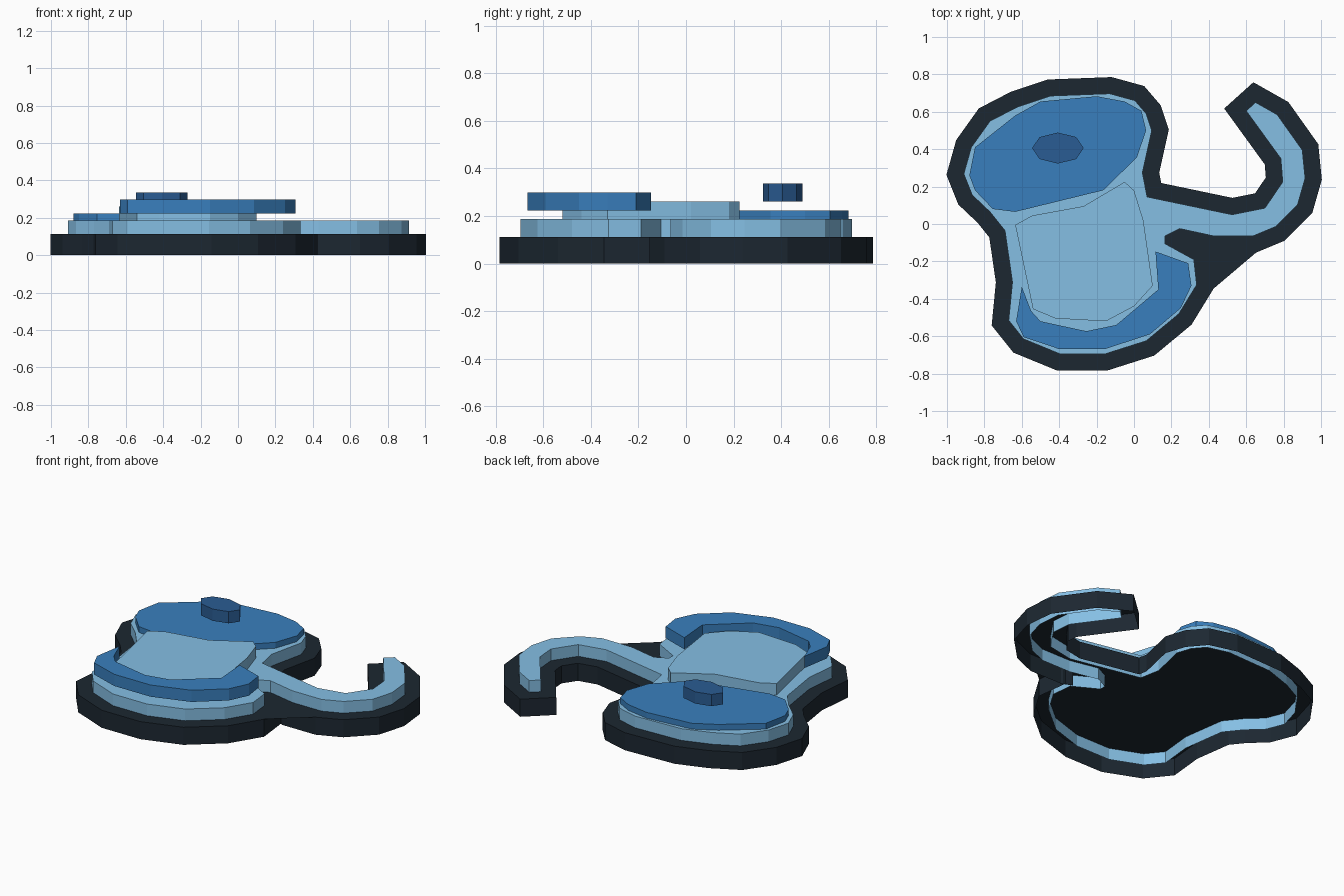
import bpy
import math
from mathutils import Vector

default_cube = bpy.data.objects.get("Cube")
if default_cube:
    bpy.data.objects.remove(default_cube, do_unlink=True)


def to_linear(channel):
    value = channel / 255
    return value / 12.92 if value <= 0.04045 else ((value + 0.055) / 1.055) ** 2.4


def make_material(name, red, green, blue):
    color = (to_linear(red), to_linear(green), to_linear(blue), 1)
    material = bpy.data.materials.new(name)
    material.use_nodes = True
    material.diffuse_color = color
    material.node_tree.nodes["Principled BSDF"].inputs["Base Color"].default_value = color
    return material


charcoal = make_material("charcoal", 28, 39, 49)
light_blue = make_material("light_blue", 133, 191, 228)
mid_blue = make_material("mid_blue", 57, 127, 189)
deep_blue = make_material("deep_blue", 42, 92, 147)


def ring(outline, height):
    return [(point[0], point[1], height) for point in outline]


def add_shell(name, outline, bottom, top, material):
    """Extrude a clockwise outline into a wall with a flat top, open underneath."""
    count = len(outline)
    faces = [list(range(count, 2 * count))[::-1]]
    for i in range(count):
        j = (i + 1) % count
        faces.append([i, i + count, j + count, j])
    mesh = bpy.data.meshes.new(name)
    mesh.from_pydata(ring(outline, bottom) + ring(outline, top), [], faces)
    mesh.materials.append(material)
    mesh.update()
    part = bpy.data.objects.new(name, mesh)
    bpy.context.collection.objects.link(part)


def offset_outline(outline, distance):
    """Move each corner of a clockwise outline outward along its mitre."""
    points = [Vector(point) for point in outline]
    result = []
    for i, point in enumerate(points):
        before = (point - points[i - 1]).normalized()
        after = (points[(i + 1) % len(points)] - point).normalized()
        normal_before = Vector((-before.y, before.x))
        normal_after = Vector((-after.y, after.x))
        mitre = (normal_before + normal_after).normalized()
        result.append(point + mitre * distance / max(mitre.dot(normal_after), 0.5))
    return result


# Body and hooked tail, with a narrow notch where the tail meets the body
tail = [
    (.6, .605), (.65, .65), (.765, .585), (.9, .395), (.915, .245),
    (.875, .105), (.755, -.015), (.635, -.065), (.43, -.065),
]
notch = [(.245, -.025), (.165, -.065), (.165, -.105)]
trunk = [
    (.32, -.19), (.335, -.325), (.24, -.48), (.065, -.625), (-.155, -.695),
    (-.395, -.695), (-.59, -.615), (-.67, -.515), (-.65, -.31), (-.69, -.035),
    (-.77, .065), (-.865, .155), (-.91, .268), (-.87, .41), (-.77, .55),
    (-.625, .625), (-.445, .685), (-.13, .697), (.005, .66), (.065, .59),
    (.095, .5), (.045, .275), (.07, .145),
]
tail_inside = [(.525, .05), (.7, .085), (.795, .225), (.785, .35)]
body_outline = tail + notch + trunk + tail_inside

# Dark border outline, with the notch reduced to a single corner
border_outline = offset_outline(body_outline, 0.088)
border_outline[len(tail):len(tail) + len(notch)] = [Vector((.355, -.125))]

# Raised patches
lobe_outline = [
    (-.635, .58), (-.5, .655), (-.2, .683), (-.05, .655), (.04, .605),
    (.065, .5), (.015, .355), (-.165, .18), (-.635, .065), (-.755, .08),
    (-.85, .18), (-.88, .26), (-.85, .41),
]
belly_outline = [
    (-.635, -.005), (-.545, .045), (-.27, .095), (-.05, .225), (0, .18), (.05, .02),
    (.1, -.33), (0, -.44), (-.15, -.52), (-.42, -.505), (-.54, -.455),
]
crescent_outline = [
    (-.6, -.335), (-.55, -.465), (-.5, -.52), (-.255, -.573), (-.095, -.54),
    (.13, -.35), (.115, -.147), (.29, -.21), (.307, -.33), (.25, -.45),
    (.085, -.59), (-.15, -.667), (-.405, -.667), (-.59, -.605), (-.63, -.52),
]
knob_outline = [
    (-.407 + .138 * math.cos(-i * math.tau / 8), .406 + .083 * math.sin(-i * math.tau / 8))
    for i in range(8)
]

# Stack the shells: each patch sits half a layer above the one before
step = 0.0373
base_top = 3 * step
add_shell("border", border_outline, 0, base_top, charcoal)
add_shell("body", body_outline, step, base_top + 2 * step, light_blue)

patches = [
    ("upper_lobe", lobe_outline, mid_blue),
    ("belly", belly_outline, light_blue),
    ("lower_crescent", crescent_outline, mid_blue),
    ("knob", knob_outline, deep_blue),
]
for level, (name, outline, material) in enumerate(patches, start=1):
    bottom = base_top + level * step
    add_shell(name, outline, bottom, bottom + 2 * step, material)
